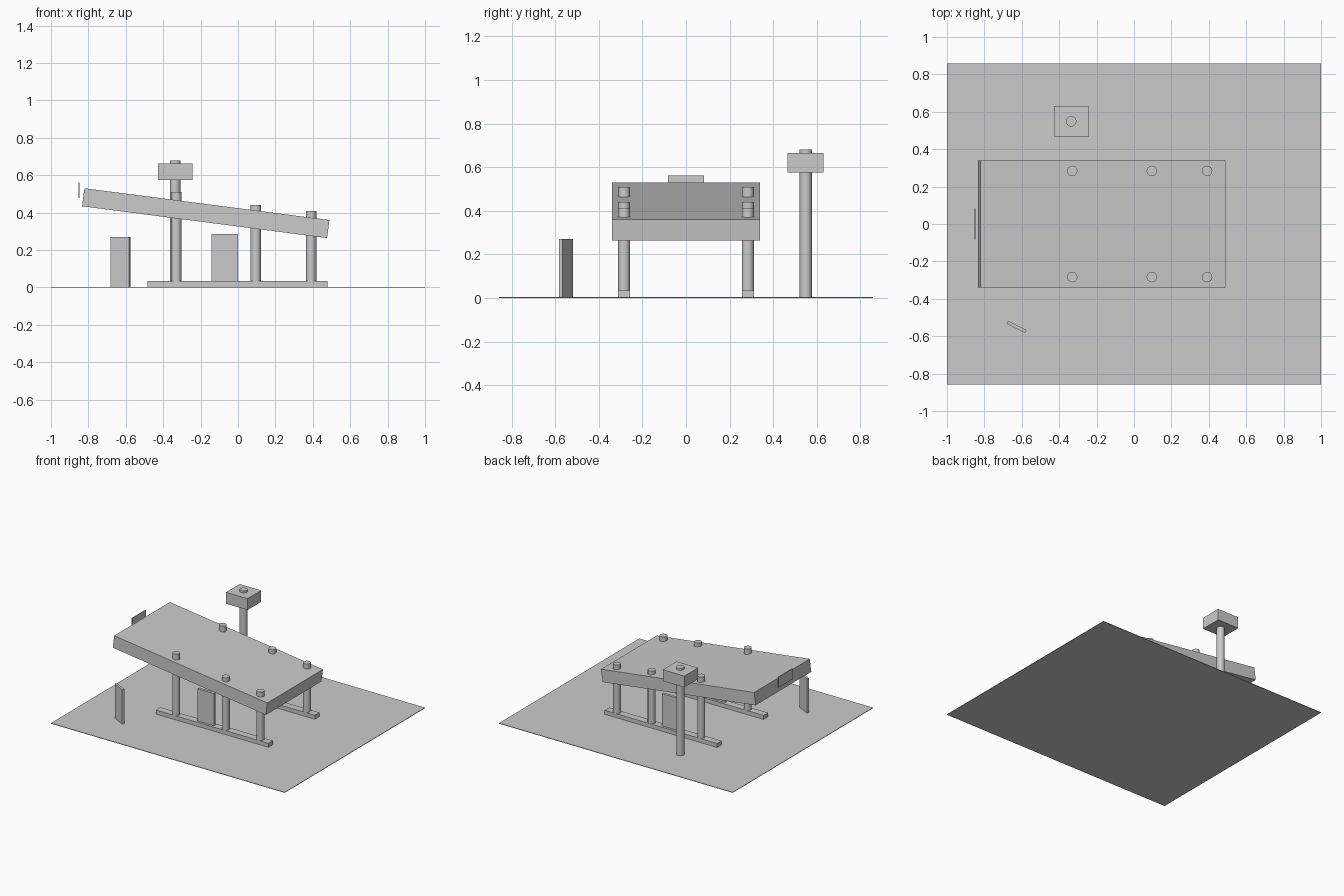
import bpy
from math import radians, atan2

if "Cube" in bpy.data.objects:
    bpy.data.objects.remove(bpy.data.objects["Cube"])


def box(name, center, size, rot=(0, 0, 0)):
    bpy.ops.mesh.primitive_cube_add(size=1, location=center, rotation=rot)
    ob = bpy.context.object
    ob.name = name
    ob.scale = size
    bpy.ops.object.transform_apply(location=False, rotation=False, scale=True)
    return ob


def post(name, x, y, z0, z1, r=0.028):
    bpy.ops.mesh.primitive_cylinder_add(
        vertices=24, radius=r, depth=z1 - z0, location=(x, y, (z0 + z1) / 2))
    ob = bpy.context.object
    ob.name = name
    bpy.ops.object.shade_smooth_by_angle(angle=radians(35))
    return ob


# Ground sheet
box("ground_sheet", (0, 0, 0.002), (2, 1.715, 0.004))

# Sloping deck, high at the left end
tilt = atan2(0.17, 1.31)
box("sloping_deck", (-0.1725, 0, 0.3975), (1.321, 0.68, 0.097), (0, tilt, 0))

# Small upright plate at the high end
box("end_plate", (-0.849, 0, 0.52), (0.005, 0.166, 0.082))

# Rails, posts through the deck, and upright panels on both sides
for side, y in (("front", -0.284), ("back", 0.284)):
    box(f"{side}_rail", (-0.003, y, 0.0175), (0.962, 0.055, 0.035))
    for i, (x, top) in enumerate(((-0.33, 0.51), (0.095, 0.441), (0.391, 0.41))):
        post(f"{side}_post_{i + 1}", x, y, 0.03, top, 0.0275)
    box(f"{side}_rail_panel", (-0.071, y, 0.1425), (0.142, 0.02, 0.285))

# Free-standing turned panel
box("loose_panel", (-0.628, -0.55, 0.135), (0.11, 0.018, 0.27), (0, 0, radians(-27)))

# Tall post with a block near its top
post("tall_post", -0.336, 0.549, 0, 0.68)
box("post_block", (-0.336, 0.548, 0.62), (0.184, 0.167, 0.088))
